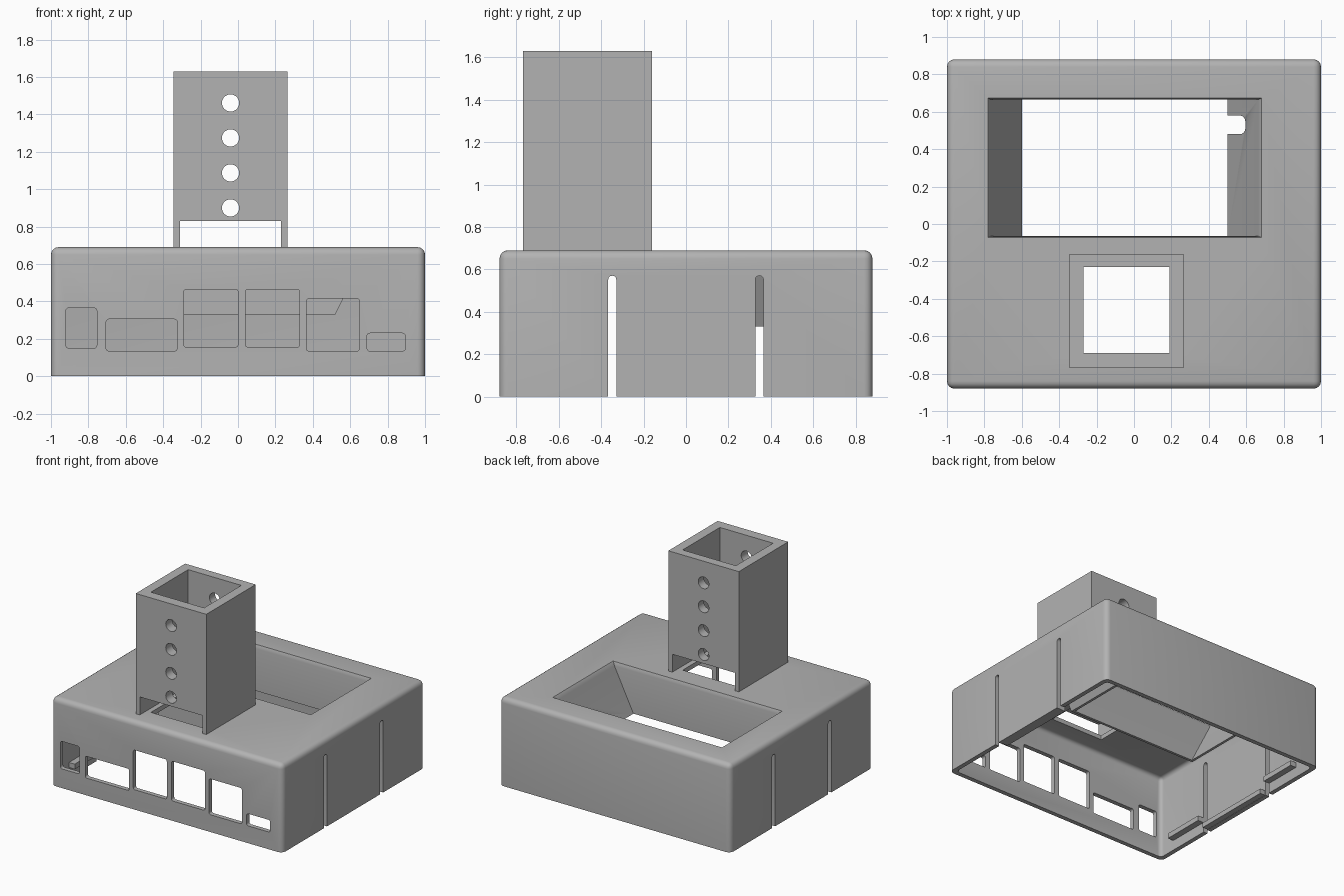
import bpy, bmesh, math
from mathutils import Vector, Matrix

if "Cube" in bpy.data.objects:
    bpy.data.objects.remove(bpy.data.objects["Cube"], do_unlink=True)

grey = bpy.data.materials.new("plain_grey")
grey.use_nodes = True
grey.diffuse_color = (0.45, 0.45, 0.45, 1)
grey.node_tree.nodes["Principled BSDF"].inputs["Base Color"].default_value = (0.45, 0.45, 0.45, 1)


def finish(name, bm):
    bmesh.ops.recalc_face_normals(bm, faces=bm.faces)
    mesh = bpy.data.meshes.new(name)
    bm.to_mesh(mesh)
    bm.free()
    mesh.materials.append(grey)
    obj = bpy.data.objects.new(name, mesh)
    bpy.context.collection.objects.link(obj)
    return obj


def box(name, x, y, z, axes="", radius=0.0, top=False, segments=4):
    """Box from ranges; rounds the edges along the axes, and the top rim."""
    bm = bmesh.new()
    bmesh.ops.create_cube(bm, size=1)
    for v in bm.verts:
        v.co = Vector([r[0] if c < 0 else r[1] for c, r in zip(v.co, (x, y, z))])
    edges = []
    for e in bm.edges:
        d = e.verts[1].co - e.verts[0].co
        along = "xyz"[max(range(3), key=lambda i: abs(d[i]))]
        on_top = all(v.co.z > z[1] - 0.001 for v in e.verts)
        if along in axes or (top and on_top):
            edges.append(e)
    if edges:
        bmesh.ops.bevel(bm, geom=edges, offset=radius, offset_type='OFFSET',
                        segments=segments, profile=0.5, affect='EDGES')
    return finish(name, bm)


def loft(name, rings):
    """Solid through stacked rectangles given as (x0, x1, y0, y1, z)."""
    bm = bmesh.new()
    loops = [[bm.verts.new(p) for p in ((a, c, z), (b, c, z), (b, d, z), (a, d, z))]
             for a, b, c, d, z in rings]
    for low, high in zip(loops, loops[1:]):
        for i in range(4):
            j = (i + 1) % 4
            bm.faces.new((low[i], low[j], high[j], high[i]))
    bm.faces.new(loops[0])
    bm.faces.new(loops[-1])
    return finish(name, bm)


def combine(obj, tool, operation='DIFFERENCE'):
    tool.hide_render = True
    mod = obj.modifiers.new("combine", 'BOOLEAN')
    mod.operation = operation
    mod.solver = 'EXACT'
    mod.object = tool
    bpy.ops.object.select_all(action='DESELECT')
    bpy.context.view_layer.objects.active = obj
    obj.select_set(True)
    bpy.ops.object.modifier_apply(modifier=mod.name)
    bpy.data.objects.remove(tool, do_unlink=True)


def smooth(obj):
    bpy.ops.object.select_all(action='DESELECT')
    bpy.context.view_layer.objects.active = obj
    obj.select_set(True)
    bpy.ops.object.shade_smooth_by_angle(angle=math.radians(30))


# Hollow case, open underneath
W, D, H, T = 1.0, 0.88, 0.69, 0.035
case = box("case", (-W, W), (-D, D), (0, H), "z", 0.04, top=True)
combine(case, box("cavity", (T - W, W - T), (T - D, D - T), (-0.2, H - T), "z", 0.03, top=True))

# Flexing slots through both side walls
for y in (-0.348, 0.346):
    combine(case, box("slot", (-1.2, 1.2), (y - 0.019, y + 0.019), (-0.1, 0.57), "x", 0.018))

# Sloped display well hanging from the top
t = 0.02
combine(case, loft("well", [(-0.6 - t, 0.5 + t, -0.065 - t, 0.665 + t, 0.33),
                            (-0.768 - t, 0.668 + t, -0.065 - t, 0.665 + t, 0.665)]), 'UNION')
combine(case, loft("well_opening", [(-0.595, 0.495, -0.065, 0.665, 0.32),
                                    (-0.765, 0.665, -0.065, 0.665, 0.66),
                                    (-0.772, 0.672, -0.068, 0.668, 0.678),
                                    (-0.79, 0.69, -0.076, 0.676, 0.7)]))
combine(case, box("cable_notch", (0.4, 0.595), (0.48, 0.58), (0.2, 0.6), "z", 0.03))

# Connector windows in the front wall
windows = [(-0.92, -0.755, 0.15, 0.365), (-0.705, -0.325, 0.135, 0.305),
           (-0.29, 0, 0.155, 0.465), (0.04, 0.33, 0.155, 0.465),
           (0.365, 0.65, 0.135, 0.415), (0.69, 0.895, 0.135, 0.23)]
for x0, x1, z0, z1 in windows:
    combine(case, box("window", (x0, x1), (-1, -0.8), (z0, z1), "y", 0.015))

# Opening below the column
hole_x, hole_y = (-0.27, 0.19), (-0.69, -0.23)
combine(case, box("column_opening", hole_x, hole_y, (0.5, 0.8)))
smooth(case)

# Snap hooks and support ledges inside the side walls
for side, word in ((-1, "right"), (1, "left")):
    def span(depth):
        return sorted((side * (W - 0.02), side * (W - T - depth)))
    box(word + "_snap_hook", span(0.045), (-0.325, 0.322), (0.002, 0.04))
    box(word + "_front_ledge", span(0.05), (-0.71, -0.37), (0.08, 0.12))
    box(word + "_back_ledge", span(0.05), (0.367, 0.67), (0.08, 0.12))

# Square column with a notch at its foot and holes front to back
column = box("column", (-0.345, 0.265), (-0.77, -0.16), (0.685, 1.63))
combine(column, box("bore", hole_x, hole_y, (0.5, 2)))
combine(column, box("foot_notch", (-0.31, 0.23), (-1, 0), (0.5, 0.83)))
for i in range(4):
    bm = bmesh.new()
    bmesh.ops.create_cone(bm, cap_ends=True, segments=32, radius1=0.046, radius2=0.046, depth=1,
                          matrix=Matrix.Translation((-0.04, -0.46, 0.9 + i * 0.187))
                          @ Matrix.Rotation(math.pi / 2, 4, 'X'))
    combine(column, finish("peg_hole", bm))
smooth(column)
